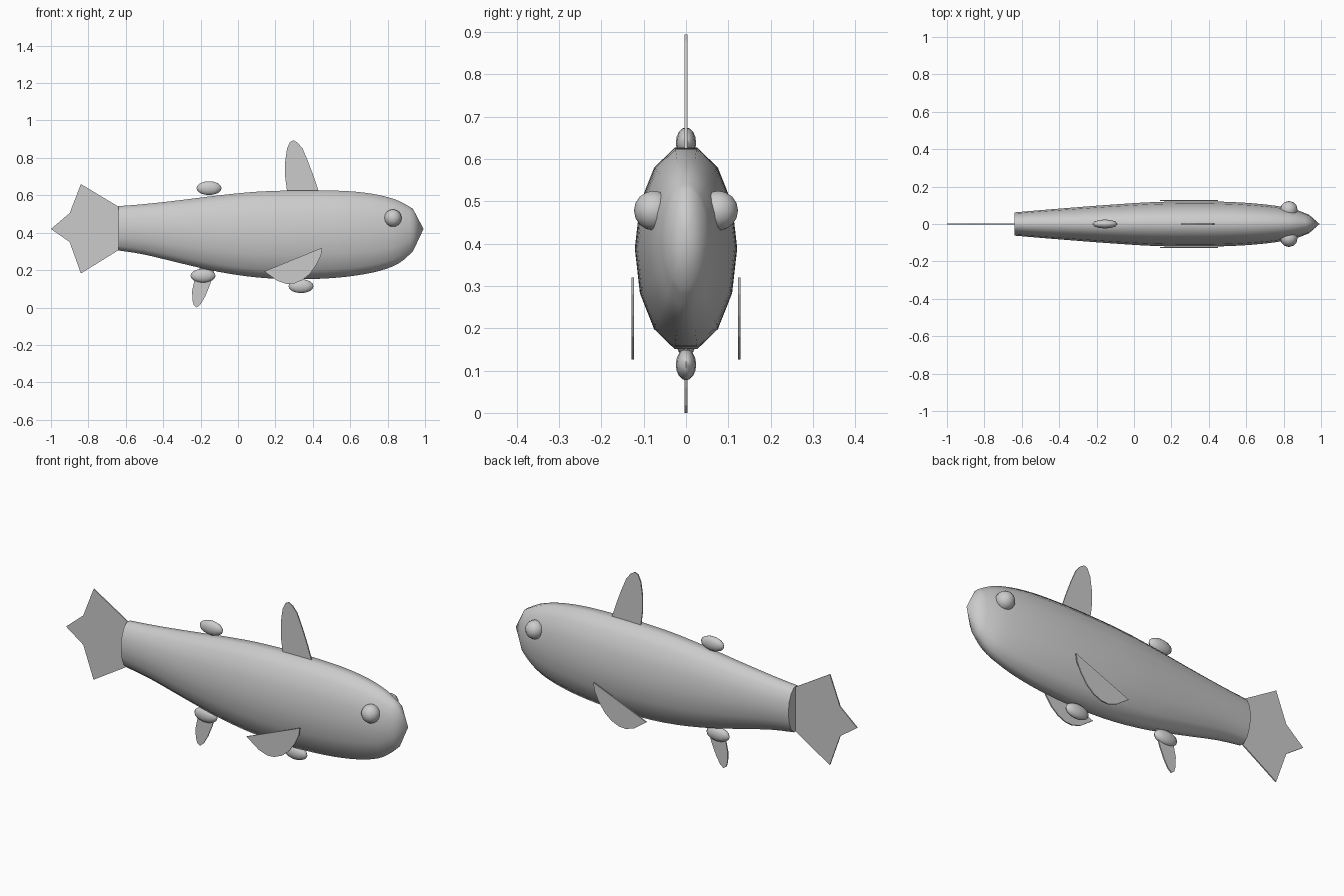
import bpy, bmesh, math

if "Cube" in bpy.data.objects:
    bpy.data.objects.remove(bpy.data.objects["Cube"])

SIDES = 14


def finish(bm, name, angle=None):
    bmesh.ops.recalc_face_normals(bm, faces=bm.faces)
    mesh = bpy.data.meshes.new(name)
    bm.to_mesh(mesh)
    bm.free()
    ob = bpy.data.objects.new(name, mesh)
    bpy.context.collection.objects.link(ob)
    if angle:
        bpy.ops.object.select_all(action='DESELECT')
        ob.select_set(True)
        bpy.context.view_layer.objects.active = ob
        bpy.ops.object.shade_smooth_by_angle(angle=math.radians(angle))
    return ob


def spline(a, b, c, d, t):
    return tuple(0.5 * (2 * q + (r - p) * t + (2 * p - 5 * q + 4 * r - s) * t * t
                        + (3 * q - p - 3 * r + s) * t ** 3)
                 for p, q, r, s in zip(a, b, c, d))


def fin(name, outline, y=0.0, thick=0.006):
    bm = bmesh.new()
    face = bm.faces.new([bm.verts.new((x, y - thick / 2, z)) for x, z in outline])
    out = bmesh.ops.extrude_face_region(bm, geom=[face])
    verts = [v for v in out["geom"] if isinstance(v, bmesh.types.BMVert)]
    bmesh.ops.translate(bm, verts=verts, vec=(0, thick, 0))
    return finish(bm, name)


def ball(name, centre, radii, segments=12, rings=8):
    bm = bmesh.new()
    bmesh.ops.create_uvsphere(bm, u_segments=segments, v_segments=rings, radius=1)
    bmesh.ops.scale(bm, verts=bm.verts, vec=radii)
    bmesh.ops.translate(bm, verts=bm.verts, vec=centre)
    return finish(bm, name, 60)


# Body: lofted rings given as x, top, bottom, half width
stations = [
    (-0.64, 0.542, 0.305, 0.062), (-0.50, 0.553, 0.283, 0.074),
    (-0.30, 0.575, 0.235, 0.090), (-0.10, 0.600, 0.190, 0.105),
    (0.10, 0.619, 0.161, 0.117), (0.30, 0.626, 0.151, 0.121),
    (0.48, 0.626, 0.156, 0.119), (0.63, 0.619, 0.171, 0.111),
    (0.76, 0.600, 0.197, 0.097), (0.86, 0.570, 0.236, 0.078),
    (0.935, 0.528, 0.300, 0.050),
]
rings = []
for i in range(len(stations) - 1):
    quad = [stations[max(0, min(len(stations) - 1, i + k))] for k in (-1, 0, 1, 2)]
    rings += [spline(*quad, t / 3) for t in range(3)]
rings.append(stations[-1])

bm = bmesh.new()
loops = []
for x, top, bottom, half in rings:
    mid, tall = (top + bottom) / 2, (top - bottom) / 2 / math.cos(math.pi / SIDES)
    loops.append([bm.verts.new((x, half * math.cos(2 * math.pi * k / SIDES),
                                mid + tall * math.sin(2 * math.pi * k / SIDES)))
                  for k in range(SIDES)])
nose = bm.verts.new((0.992, 0, 0.42))
for a, b in zip(loops, loops[1:]):
    for k in range(SIDES):
        n = (k + 1) % SIDES
        bm.faces.new((a[k], a[n], b[n], b[k]))
for k in range(SIDES):
    bm.faces.new((loops[-1][k], loops[-1][(k + 1) % SIDES], nose))
bm.faces.new(loops[0])
finish(bm, "body", 60)

# Flat fins
fin("tail_fin", [(-0.64, 0.54), (-0.84, 0.66), (-0.90, 0.505), (-1.0, 0.42),
                 (-0.90, 0.35), (-0.84, 0.182), (-0.64, 0.306)])
fin("back_fin", [(0.265, 0.60), (0.252, 0.70), (0.252, 0.78), (0.262, 0.85),
                 (0.278, 0.885), (0.297, 0.894), (0.32, 0.88), (0.345, 0.85),
                 (0.375, 0.78), (0.405, 0.70), (0.438, 0.60)])
fin("belly_fin", [(-0.195, 0.23), (-0.23, 0.16), (-0.245, 0.09), (-0.244, 0.04),
                  (-0.236, 0.012), (-0.22, 0.0), (-0.20, 0.017), (-0.175, 0.06),
                  (-0.15, 0.12), (-0.12, 0.22)])
for side, s in (("left", -1), ("right", 1)):
    fin("side_fin_" + side, [(0.14, 0.193), (0.45, 0.32), (0.444, 0.28), (0.42, 0.23),
                             (0.385, 0.18), (0.345, 0.147), (0.30, 0.128),
                             (0.26, 0.126), (0.21, 0.143)], y=s * 0.126)
    ball("eye_" + side, (0.828, s * 0.076, 0.478), (0.047, 0.047, 0.047))

# Small fin lobes on back and belly
for name, x, z in (("back_lobe", -0.155, 0.638), ("rear_belly_lobe", -0.187, 0.170),
                   ("front_belly_lobe", 0.337, 0.114)):
    ball(name, (x, 0, z), (0.067, 0.024, 0.037))
